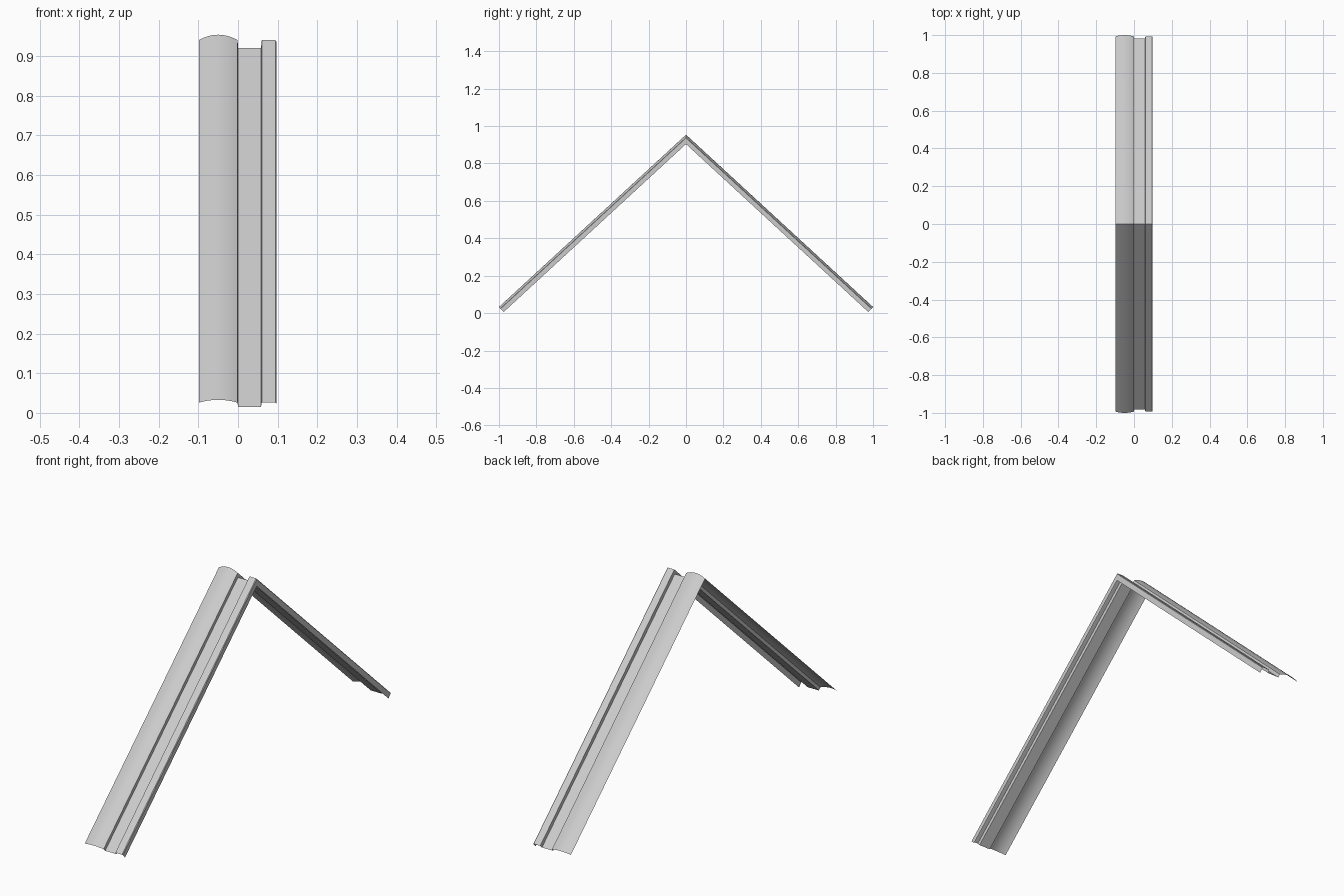
import bpy, bmesh, math

if "Cube" in bpy.data.objects:
    bpy.data.objects.remove(bpy.data.objects["Cube"])

# Roof slope: crown line runs from the eave to the ridge
EAVE_Z, RIDGE_Z = 0.033, 0.954
ANGLE = math.atan2(RIDGE_Z - EAVE_Z, 1.0)
S, C = math.sin(ANGLE), math.cos(ANGLE)

# Tile cross-section as (x, depth below the crown)
SEGS = 12
EDGE, PAN, LIP = 0.010, 0.025, 0.037
profile = []
for i in range(SEGS + 1):
    t = i / SEGS
    profile.append((-0.099 + 0.098 * t, EDGE * (2 * t - 1) ** 2))
profile += [(0.0, PAN), (0.058, PAN), (0.060, EDGE), (0.094, EDGE),
            (0.097, EDGE + 0.003), (0.097, LIP)]


def build_slope(name, side):
    """Sweep the profile from a square-cut eave to a mitred ridge."""
    bm = bmesh.new()
    eave = [bm.verts.new((x, side * (1 - d * S), EAVE_Z - d * C)) for x, d in profile]
    ridge = [bm.verts.new((x, 0, RIDGE_Z - d / C)) for x, d in profile]
    for i in range(len(profile) - 1):
        quad = [eave[i], eave[i + 1], ridge[i + 1], ridge[i]]
        bm.faces.new(quad if side < 0 else quad[::-1])
    mesh = bpy.data.meshes.new(name)
    bm.to_mesh(mesh)
    bm.free()
    obj = bpy.data.objects.new(name, mesh)
    bpy.context.collection.objects.link(obj)
    bpy.ops.object.select_all(action='DESELECT')
    obj.select_set(True)
    bpy.context.view_layer.objects.active = obj
    bpy.ops.object.shade_smooth_by_angle(angle=math.radians(30))


# Front and back tile strips meeting at the ridge
build_slope("front_roof_tile", -1)
build_slope("back_roof_tile", 1)
